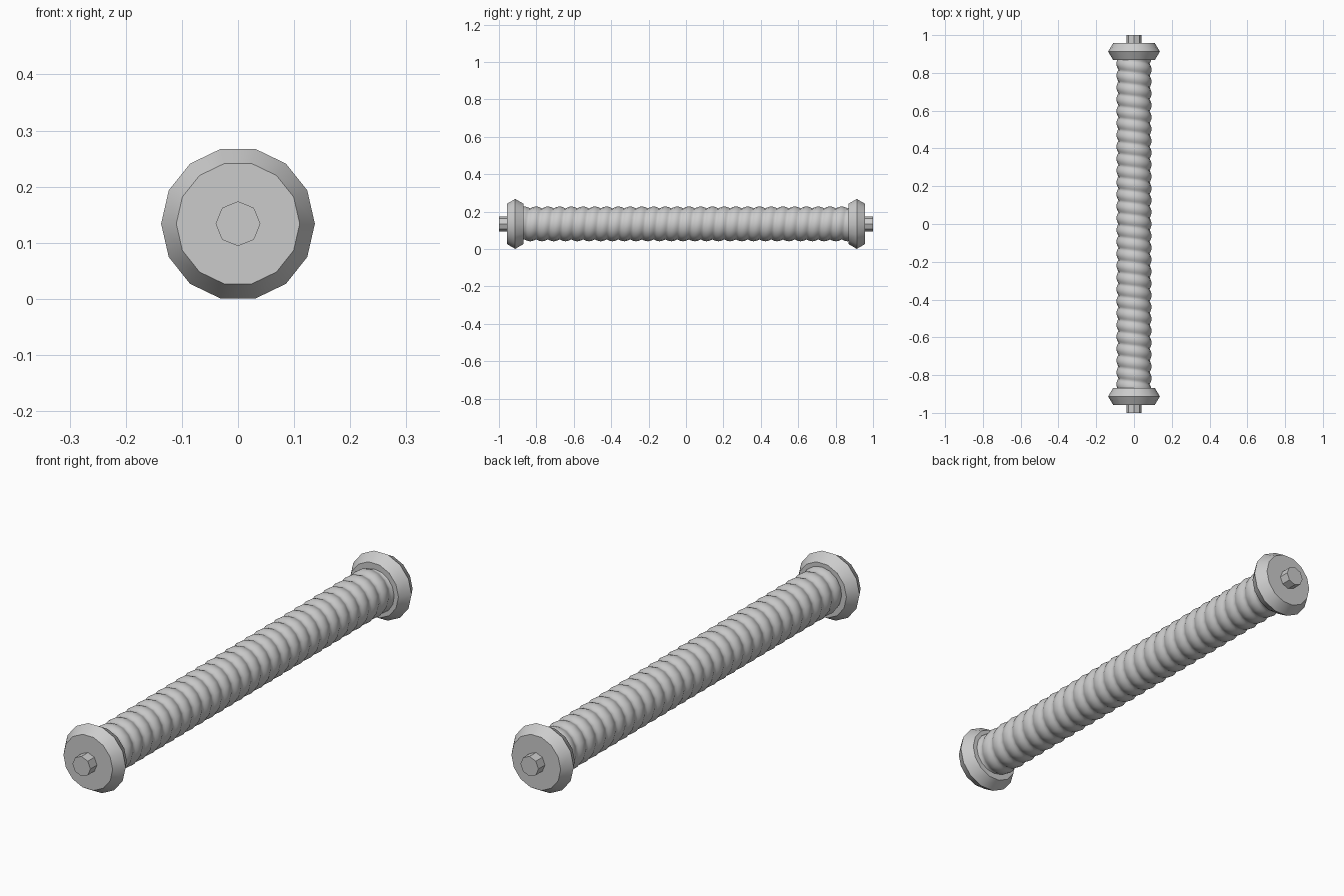
import bpy, bmesh, math

if "Cube" in bpy.data.objects:
    bpy.data.objects.remove(bpy.data.objects["Cube"], do_unlink=True)

AXIS_Z = 0.134

steel = bpy.data.materials.new("grey steel")
steel.use_nodes = True
colour = (0.6, 0.6, 0.6, 1)
steel.diffuse_color = colour
steel.node_tree.nodes["Principled BSDF"].inputs["Base Color"].default_value = colour


def lathe(name, sides, rings, radius_at, angle):
    """Skin rings along y; radius_at(ring, turn) gives the radius."""
    bm = bmesh.new()
    loops = []
    for ring in rings:
        loop = []
        for k in range(sides):
            a = math.tau * k / sides
            r = radius_at(ring, a)
            loop.append(bm.verts.new((r * math.cos(a), ring[0], AXIS_Z + r * math.sin(a))))
        loops.append(loop)
    for lower, upper in zip(loops, loops[1:]):
        for k in range(sides):
            n = (k + 1) % sides
            bm.faces.new((lower[k], lower[n], upper[n], upper[k]))
    bm.faces.new(loops[0])
    bm.faces.new(loops[-1])
    bmesh.ops.recalc_face_normals(bm, faces=bm.faces)
    mesh = bpy.data.meshes.new(name)
    bm.to_mesh(mesh)
    bm.free()
    mesh.materials.append(steel)
    obj = bpy.data.objects.new(name, mesh)
    bpy.context.collection.objects.link(obj)
    bpy.ops.object.select_all(action="DESELECT")
    obj.select_set(True)
    bpy.context.view_layer.objects.active = obj
    bpy.ops.object.shade_smooth_by_angle(angle=math.radians(angle))
    return obj


def plain(ring, a):
    return ring[1]


# Threaded shaft: a single helical ridge running the full length
HALF, TURNS, STEPS = 0.88, 28, 8
pitch = 2 * HALF / TURNS


def thread(ring, a):
    phase = math.tau * ring[0] / pitch - a
    return 0.083 + 0.010 * abs(math.cos(phase / 2))


count = TURNS * STEPS
lathe("threaded_shaft", 16,
      [(-HALF + 2 * HALF * i / count,) for i in range(count + 1)], thread, 40)

# Bevelled collars and end pins
for end, s in (("front", -1), ("back", 1)):
    lathe(end + "_collar", 14,
          [(s * 0.868, 0.11), (s * 0.913, 0.137), (s * 0.958, 0.11)], plain, 30)
    lathe(end + "_pin", 8, [(s * 0.94, 0.04), (s * 1.0, 0.04)], plain, 30)
